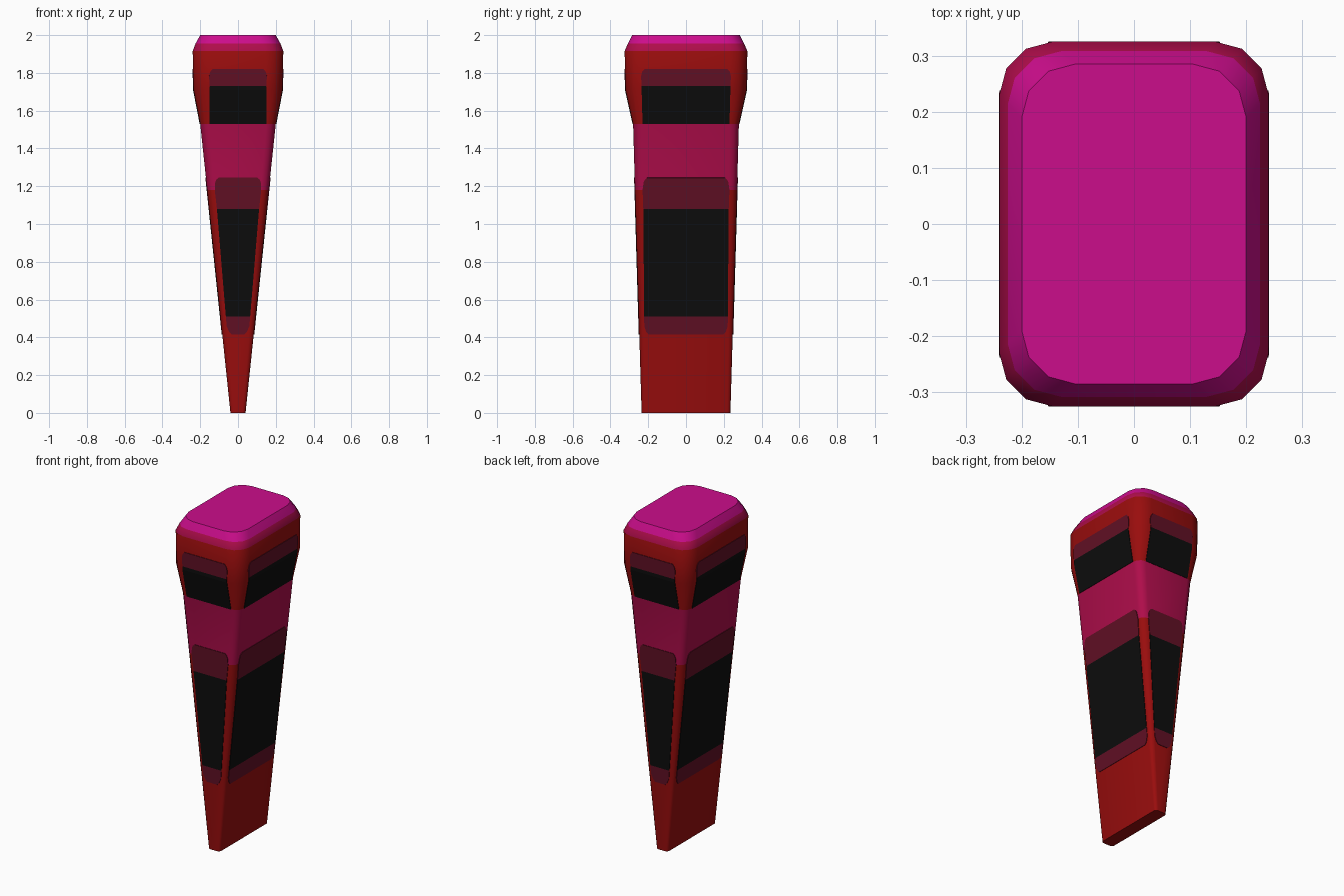
import bpy
import bmesh
import math

cube = bpy.data.objects.get("Cube")
if cube:
    bpy.data.objects.remove(cube, do_unlink=True)


def make_material(name, colour):
    mat = bpy.data.materials.new(name)
    mat.use_nodes = True
    mat.diffuse_color = (*colour, 1)
    mat.node_tree.nodes["Principled BSDF"].inputs["Base Color"].default_value = (*colour, 1)
    return mat


red = make_material("deep red", (0.32, 0.004, 0.004))
crimson = make_material("crimson", (0.43, 0.004, 0.07))
magenta = make_material("magenta", (0.6, 0.004, 0.26))
maroon = make_material("dark maroon", (0.12, 0.005, 0.018))
black = make_material("black", (0.004, 0.004, 0.004))

# Body sections: height, half width, half depth, corner radius
SECTIONS = [
    (0.0, 0.04, 0.235, 0.018),
    (1.18, 0.163, 0.27, 0.043),
    (1.53, 0.2, 0.28, 0.05),
    (1.71, 0.235, 0.32, 0.085),
    (1.915, 0.24, 0.325, 0.095),
    (1.955, 0.225, 0.308, 0.095),
    (2.0, 0.2, 0.285, 0.095),
]


def section_at(z):
    for a, b in zip(SECTIONS, SECTIONS[1:]):
        if z <= b[0]:
            t = (z - a[0]) / (b[0] - a[0])
            return [p + (q - p) * t for p, q in zip(a[1:], b[1:])]


def ring_points(z, hx, hy, r, steps=3):
    points = []
    for corner, (sx, sy) in enumerate([(1, 1), (-1, 1), (-1, -1), (1, -1)]):
        for i in range(steps + 1):
            a = math.pi / 2 * (corner + i / steps)
            points.append((sx * (hx - r) + r * math.cos(a), sy * (hy - r) + r * math.sin(a), z))
    return points


def add_object(name, bm, materials):
    bmesh.ops.recalc_face_normals(bm, faces=bm.faces)
    mesh = bpy.data.meshes.new(name)
    bm.to_mesh(mesh)
    bm.free()
    for mat in materials:
        mesh.materials.append(mat)
    obj = bpy.data.objects.new(name, mesh)
    bpy.context.collection.objects.link(obj)
    return obj


# Tapered body with rounded corners, coloured in bands by height
bm = bmesh.new()
rings = [[bm.verts.new(p) for p in ring_points(*s)] for s in SECTIONS]
for low, high in zip(rings, rings[1:]):
    for i in range(len(low)):
        j = (i + 1) % len(low)
        bm.faces.new((low[i], low[j], high[j], high[i]))
bm.faces.new(rings[0])
bm.faces.new(rings[-1])
for face in bm.faces:
    z = face.calc_center_median().z
    if z > 1.955:
        face.material_index = 2
    elif z > 1.915 or 1.18 < z < 1.53:
        face.material_index = 1
body = add_object("body", bm, [red, crimson, magenta])
bpy.ops.object.select_all(action="DESELECT")
body.select_set(True)
bpy.context.view_layer.objects.active = body
bpy.ops.object.shade_smooth_by_angle(angle=math.radians(35))


def add_panel(name, rows, dark_low, dark_high, axis, side):
    """Thin plate hugging one wall; rows give height and inset from the corner."""
    bm = bmesh.new()
    pairs = []
    for z, inset in rows:
        hx, hy, r = section_at(z)
        out, across = (hx, hy) if axis == "x" else (hy, hx)
        out = side * (out + 0.001)
        w = across - r - inset
        ends = [(out, s * w, z) if axis == "x" else (s * w, out, z) for s in (-1, 1)]
        pairs.append([bm.verts.new(p) for p in ends])
    for low, high in zip(pairs, pairs[1:]):
        face = bm.faces.new((low[0], low[1], high[1], high[0]))
        if dark_low < face.calc_center_median().z < dark_high:
            face.material_index = 1
    panel = add_object(name, bm, [maroon, black])
    plate = panel.modifiers.new("plate thickness", "SOLIDIFY")
    plate.thickness = 0.004
    plate.offset = 0


# Upper and lower panels on all four walls
UPPER = [(1.53, 0), (1.71, 0), (1.73, 0), (1.78, -0.005), (1.805, 0), (1.82, 0.012)]
LOWER = [(0.415, 0.022), (0.43, 0.01), (0.46, 0), (0.51, 0), (1.08, 0),
         (1.18, -0.003), (1.22, 0.003), (1.235, 0.01), (1.245, 0.022)]
for wall, axis, side in [("front", "y", -1), ("back", "y", 1), ("left", "x", 1), ("right", "x", -1)]:
    add_panel(wall + "_upper_panel", UPPER, 1.5, 1.73, axis, side)
    add_panel(wall + "_lower_panel", LOWER, 0.51, 1.08, axis, side)
